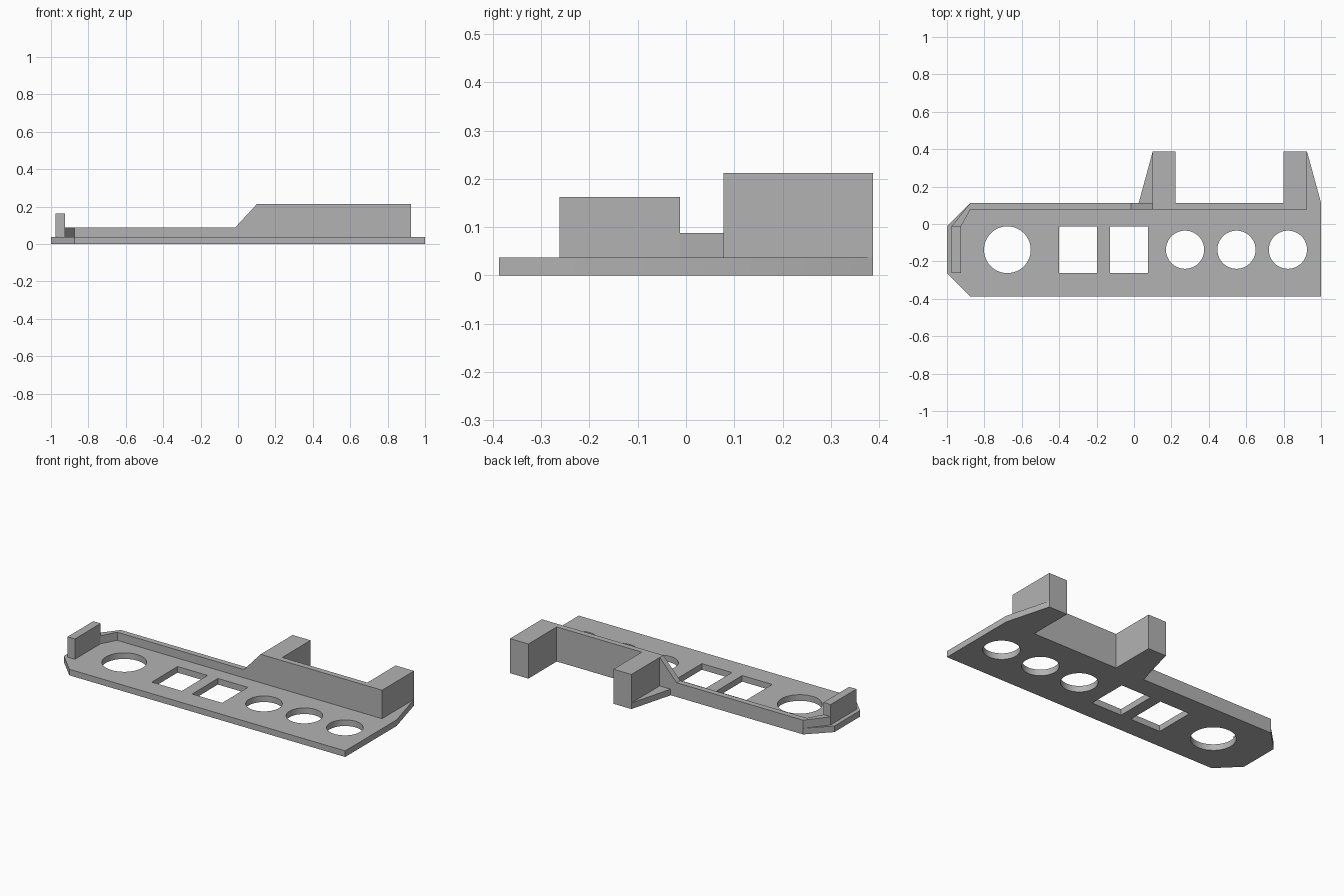
import bpy, bmesh
from mathutils import Vector

if "Cube" in bpy.data.objects:
    bpy.data.objects.remove(bpy.data.objects["Cube"], do_unlink=True)

grey = bpy.data.materials.new("plain grey")
grey.use_nodes = True
COLOUR = (0.45, 0.45, 0.45, 1)
grey.diffuse_color = COLOUR
grey.node_tree.nodes["Principled BSDF"].inputs["Base Color"].default_value = COLOUR


def prism(name, outline, start, end, axis="z"):
    """Extrude an outline: (x, y) along z, or (x, z) along y."""
    def place(p, h):
        return Vector((p[0], p[1], h)) if axis == "z" else Vector((p[0], h, p[1]))
    bm = bmesh.new()
    face = bm.faces.new([bm.verts.new(place(p, start)) for p in outline])
    grown = bmesh.ops.extrude_face_region(bm, geom=[face])["geom"]
    shift = place((0, 0), end - start)
    bmesh.ops.translate(bm, vec=shift,
                        verts=[g for g in grown if isinstance(g, bmesh.types.BMVert)])
    bmesh.ops.recalc_face_normals(bm, faces=bm.faces)
    mesh = bpy.data.meshes.new(name)
    bm.to_mesh(mesh)
    bm.free()
    mesh.materials.append(grey)
    obj = bpy.data.objects.new(name, mesh)
    bpy.context.collection.objects.link(obj)
    return obj


def rect(x0, x1, y0, y1):
    return [(x0, y0), (x1, y0), (x1, y1), (x0, y1)]


BASE, LOW, HIGH = 0.0375, 0.0875, 0.2125      # top heights
INNER, BACK, TIP = 0.0775, 0.1125, 0.3875     # depths of wall and arms
HOLE_Y = -0.1375

# Base plate with clipped corners and two tapered tabs behind
plate = prism("base_plate", [
    (-0.875, -TIP), (1, -TIP), (1, BACK), (0.925, TIP), (0.8, TIP), (0.8, BACK),
    (0.222, BACK), (0.222, TIP), (0.1, TIP), (0.025, BACK),
    (-0.875, BACK), (-1, -0.0125), (-1, -0.2625)], 0, BASE)

# Round and square openings
cutters = []
for x, radius in ((-0.677, 0.125), (0.273, 0.102), (0.548, 0.102), (0.823, 0.102)):
    bpy.ops.mesh.primitive_cylinder_add(vertices=64, radius=radius, depth=0.2,
                                        location=(x, HOLE_Y, 0))
    cutters.append(bpy.context.object)
    cutters[-1].data.materials.append(grey)
for x in (-0.3, -0.026):
    cutters.append(prism("square_cutter", rect(x - 0.102, x + 0.102, -0.2625, -0.0125),
                         -0.1, 0.1))
bpy.context.view_layer.objects.active = plate
for cutter in cutters:
    cut = plate.modifiers.new("opening", "BOOLEAN")
    cut.operation = "DIFFERENCE"
    cut.solver = "EXACT"
    cut.object = cutter
    bpy.ops.object.modifier_apply(modifier=cut.name)
for cutter in cutters:
    bpy.data.objects.remove(cutter, do_unlink=True)

# Tall back wall with two square arms
prism("back_wall_and_arms", [
    (0.1, INNER), (0.925, INNER), (0.925, TIP), (0.8, TIP), (0.8, BACK),
    (0.222, BACK), (0.222, TIP), (0.1, TIP)], BASE, HIGH)

# Low back rail that ramps up to the tall wall
prism("low_rail", [(-0.875, BASE), (0.1, BASE), (0.1, HIGH), (-0.015, LOW), (-0.875, LOW)],
      INNER, BACK, axis="y")

# Angled rail around the corner, and the upright at the end
prism("corner_rail", [(-0.875, INNER), (-0.875, BACK), (-0.975, -0.0125), (-0.925, -0.0125)],
      BASE, LOW)
prism("end_upright", rect(-0.975, -0.925, -0.2625, -0.0125), BASE, 0.1625)

bpy.ops.object.select_all(action="DESELECT")
plate.select_set(True)
bpy.context.view_layer.objects.active = plate
bpy.ops.object.shade_smooth_by_angle()
